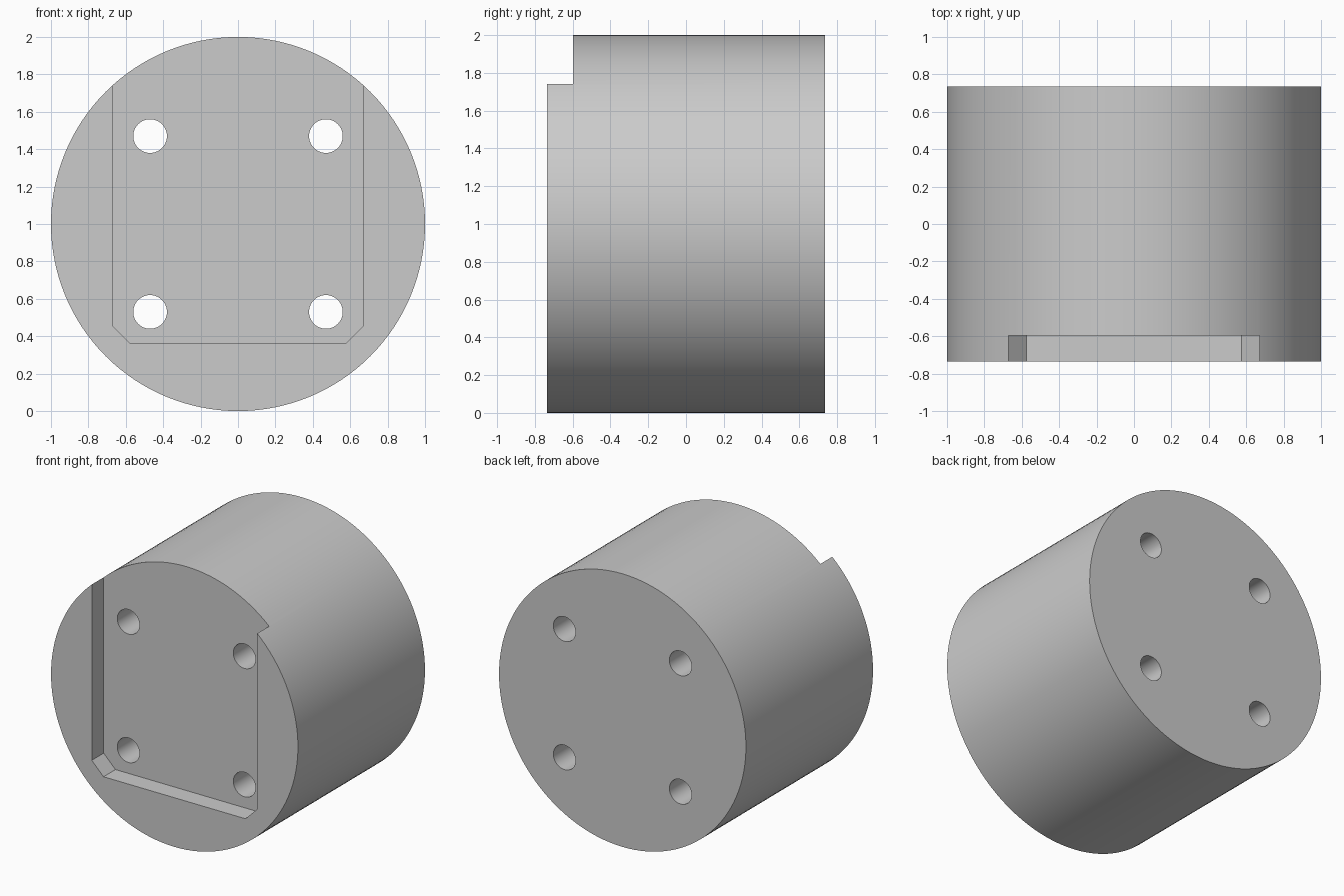
import bpy
import math
from mathutils import Matrix

default = bpy.data.objects.get("Cube")
if default:
    bpy.data.objects.remove(default, do_unlink=True)

HALF_DEPTH = 0.735
POCKET_FLOOR = -0.597
HOLE_SPACING = 0.47

# Plain grey finish
grey = bpy.data.materials.new("plain_grey")
grey.use_nodes = True
color = (0.6, 0.6, 0.6, 1)
grey.diffuse_color = color
grey.node_tree.nodes["Principled BSDF"].inputs["Base Color"].default_value = color


def rod(name, radius, depth, x, z, sides):
    """Cylinder lying along y."""
    bpy.ops.mesh.primitive_cylinder_add(vertices=sides, radius=radius, depth=depth)
    obj = bpy.context.object
    obj.name = name
    obj.data.transform(Matrix.Translation((x, 0, z)) @ Matrix.Rotation(math.pi / 2, 4, "X"))
    obj.data.materials.append(grey)
    return obj


def prism(name, profile, y0, y1):
    """Extrude an x-z outline along y."""
    n = len(profile)
    verts = [(x, y, z) for y in (y0, y1) for x, z in profile]
    faces = [tuple(range(n)), tuple(reversed(range(n, 2 * n)))]
    faces += [(i, i + n, (i + 1) % n + n, (i + 1) % n) for i in range(n)]
    mesh = bpy.data.meshes.new(name)
    mesh.from_pydata(verts, [], faces)
    mesh.materials.append(grey)
    obj = bpy.data.objects.new(name, mesh)
    bpy.context.collection.objects.link(obj)
    return obj


# Round body
body = rod("round_body", 1, 2 * HALF_DEPTH, 0, 1, 128)

# Open-topped front recess with chamfered lower corners
half = [(0.575, 0.36), (0.67, 0.455), (0.67, 2.2)]
outline = half + [(-x, z) for x, z in reversed(half)]
cutters = [prism("recess_cutter", outline, -1, POCKET_FLOOR)]

# Four through holes
for sx in (-1, 1):
    for sz in (-1, 1):
        cutters.append(rod("hole_cutter", 0.09, 3, sx * HOLE_SPACING, 1 + sz * HOLE_SPACING, 48))

# Cut the body, then remove the cutters
for cutter in cutters:
    cutter.hide_render = True
    cut = body.modifiers.new(cutter.name, "BOOLEAN")
    cut.operation = "DIFFERENCE"
    cut.solver = "EXACT"
    cut.object = cutter

bpy.ops.object.select_all(action="DESELECT")
body.select_set(True)
bpy.context.view_layer.objects.active = body
for name in [m.name for m in body.modifiers]:
    bpy.ops.object.modifier_apply(modifier=name)
for cutter in cutters:
    bpy.data.objects.remove(cutter, do_unlink=True)

bpy.ops.object.shade_smooth_by_angle(angle=math.radians(30))
